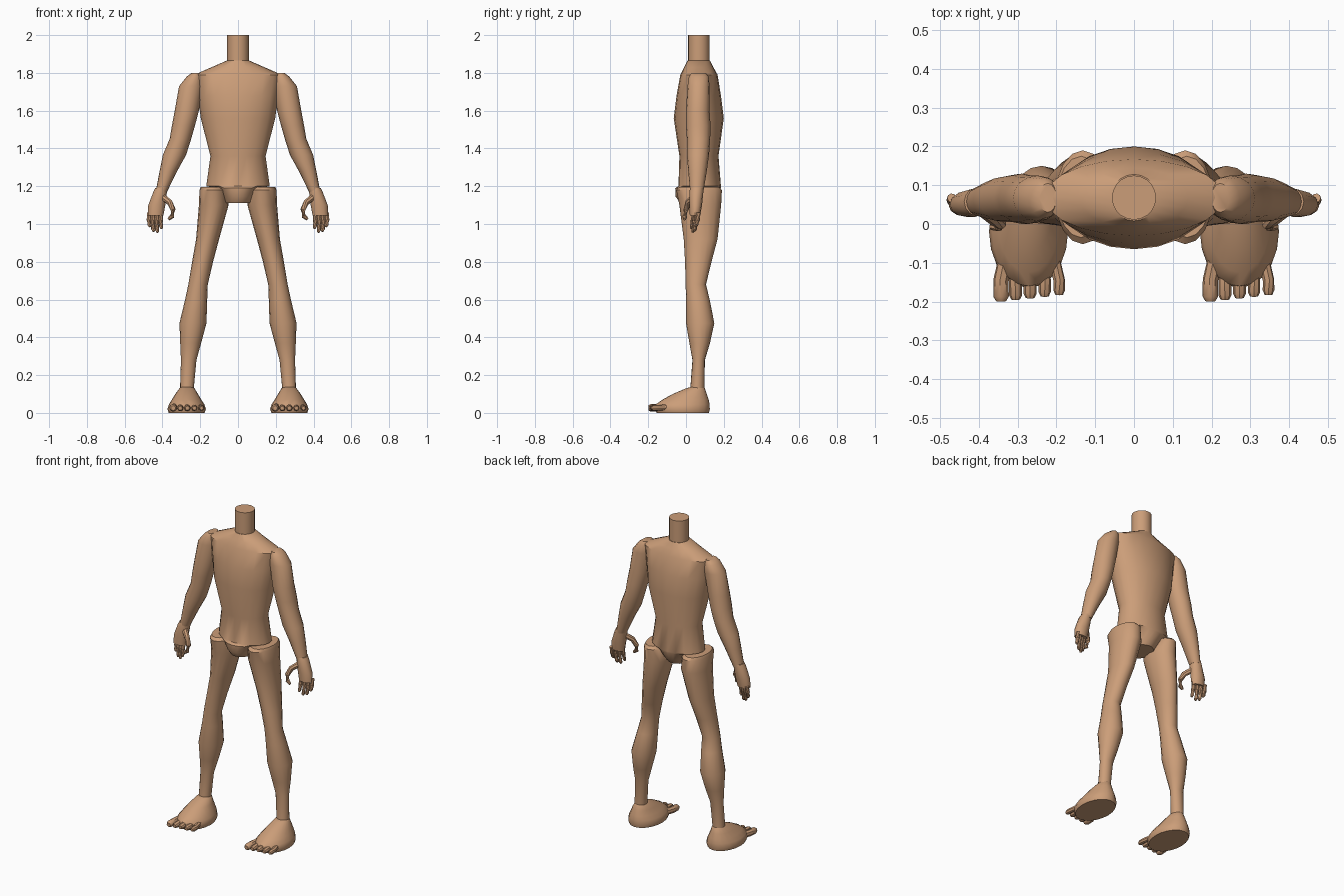
import bpy, bmesh, math
from mathutils import Vector

skin = bpy.data.materials.new("skin")
skin.diffuse_color = (0.60, 0.34, 0.19, 1)


def build(name, rings, angle=40, mirror=False):
    """Skin a list of tubes, each a list of vertex rings, into one object."""
    bm = bmesh.new()
    for tube in rings:
        loops = [[bm.verts.new(p) for p in ring] for ring in tube]
        n = len(loops[0])
        for a, b in zip(loops, loops[1:]):
            for i in range(n):
                j = (i + 1) % n
                bm.faces.new((a[i], a[j], b[j], b[i]))
        bm.faces.new(loops[0][::-1])
        bm.faces.new(loops[-1])
    bmesh.ops.recalc_face_normals(bm, faces=bm.faces)
    me = bpy.data.meshes.new(name)
    bm.to_mesh(me)
    bm.free()
    me.materials.append(skin)
    ob = bpy.data.objects.new(name, me)
    bpy.context.collection.objects.link(ob)
    bpy.ops.object.select_all(action='DESELECT')
    ob.select_set(True)
    bpy.context.view_layer.objects.active = ob
    bpy.ops.object.shade_smooth_by_angle(angle=math.radians(angle))
    if mirror:
        ob.modifiers.new("mirror", 'MIRROR')
    return ob


def stack(rows, n=16):
    """Horizontal ellipses from rows of z, x min, x max, y min, y max."""
    out = []
    for z, x0, x1, y0, y1 in rows:
        out.append([Vector(((x0 + x1) / 2 + (x1 - x0) / 2 * math.cos(t),
                            (y0 + y1) / 2 + (y1 - y0) / 2 * math.sin(t), z))
                    for t in (2 * math.pi * i / n for i in range(n))])
    return out


def tube(points, radii, n=8):
    """Round tube along a path, for fingers and toes."""
    pts = [Vector(p) for p in points]
    out = []
    for k, (p, r) in enumerate(zip(pts, radii)):
        d = pts[min(k + 1, len(pts) - 1)] - pts[max(k - 1, 0)]
        q = Vector((0, 0, 1)).rotation_difference(d)
        out.append([p + q @ Vector((r * math.cos(t), r * math.sin(t), 0))
                    for t in (2 * math.pi * i / n for i in range(n))])
    return out


# Torso and hips
torso = [(1.11, .07, -.03, .14), (1.145, .085, -.055, .17), (1.19, .12, -.057, .185),
         (1.20, .168, -.04, .185), (1.36, .146, -.035, .172), (1.56, .197, -.065, .20),
         (1.68, .213, -.05, .185), (1.79, .232, -.03, .167), (1.83, .14, -.01, .145),
         (1.865, .06, .008, .128)]
build("torso", [stack([(z, -w, w, a, b) for z, w, a, b in torso], 20)])

# Neck
build("neck", [stack([(1.84, -.057, .057, .011, .125), (2.0, -.057, .057, .011, .125)], 20)])

# Arms
build("arm", [stack([(1.80, .20, .245, .03, .105), (1.78, .19, .272, .015, .12),
                     (1.73, .185, .312, .008, .125), (1.60, .207, .335, .0, .125),
                     (1.52, .228, .35, .0, .13), (1.45, .248, .362, .005, .128),
                     (1.365, .275, .398, .005, .122), (1.28, .322, .415, .012, .11),
                     (1.17, .376, .436, .022, .092)])], mirror=True)

# Hands: palm, four fingers and a curled thumb
palm = stack([(1.19, .374, .438, .022, .093), (1.17, .376, .448, .018, .092),
              (1.10, .385, .475, .018, .085), (1.045, .395, .478, .02, .075)], 12)
hand = [palm]
for i, tip in enumerate((.975, .955, .96, .985)):
    x = .407 + .021 * i
    y = .033 + .008 * i
    hand.append(tube([(x, y + .01, 1.06), (x + .002, y + .004, 1.02), (x, y - .002, tip + .012),
                      (x - .003, y - .006, tip)], [.012, .012, .0105, .006]))
hand.append(tube([(.395, .04, 1.14), (.362, .012, 1.115), (.343, .0, 1.075),
                  (.349, -.006, 1.04), (.368, -.008, 1.025)], [.018, .016, .014, .013, .008]))
build("hand", hand, mirror=True)

# Legs
build("leg", [stack([(1.195, .075, .198, -.035, .175), (1.18, .06, .204, -.052, .19),
                     (1.10, .05, .207, -.035, .186), (.92, .10, .222, -.012, .167),
                     (.80, .132, .243, -.005, .135), (.68, .16, .263, -.002, .106),
                     (.60, .163, .28, .0, .125), (.475, .167, .31, .0, .15),
                     (.37, .195, .306, .018, .127), (.28, .22, .302, .034, .10),
                     (.12, .235, .307, .022, .097)])], mirror=True)

# Feet
build("foot", [stack([(0, .177, .367, -.155, .121), (.02, .17, .374, -.165, .126),
                      (.045, .178, .366, -.16, .125), (.07, .194, .35, -.125, .12),
                      (.10, .212, .332, -.07, .11), (.13, .23, .31, .0, .1),
                      (.137, .24, .302, .025, .093)], 20)], mirror=True)

# Toes, running in the same order on both feet
toes = []
for side in (-.54, 0):
    for i in range(5):
        x = .197 + .0375 * i + side
        r = (.020, .017, .017, .016, .015)[i]
        tip = -.199 + .004 * i
        toes.append(tube([(x * .8 + (.272 + side) * .2, -.08, .032), (x, -.145, .027),
                          (x, tip + .012, .026), (x, tip, .025)],
                         [r, r, r, r * .65]))
build("toes", toes)
